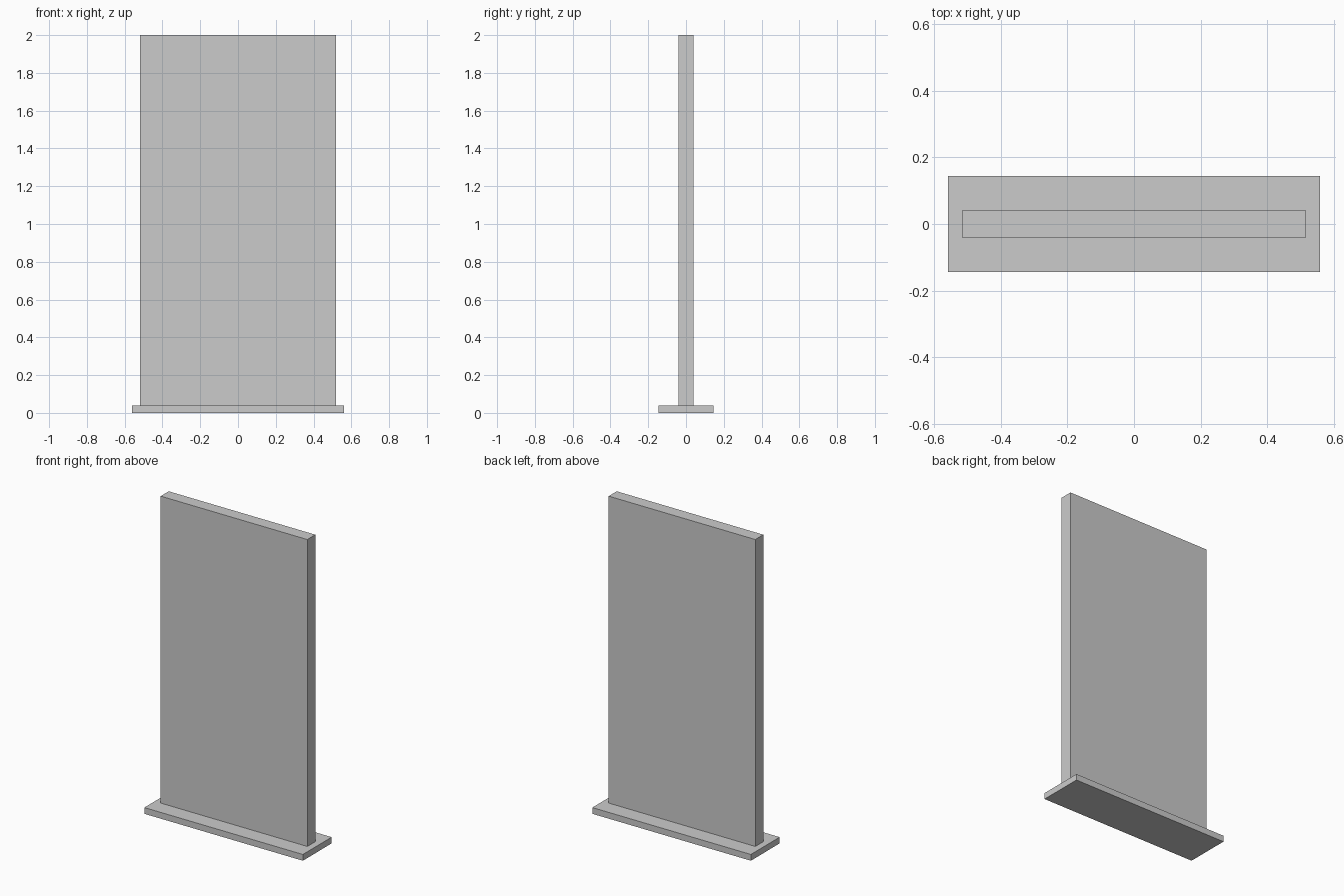
import bpy

if "Cube" in bpy.data.objects:
    bpy.data.objects.remove(bpy.data.objects["Cube"])


def box(name, size, z0):
    """Axis-aligned box centred on x and y, standing at height z0."""
    bpy.ops.mesh.primitive_cube_add(size=1, location=(0, 0, z0 + size[2] / 2))
    obj = bpy.context.object
    obj.name = name
    obj.scale = size
    bpy.ops.object.transform_apply(location=False, rotation=False, scale=True)
    return obj


# Flat foot plate
box("base_plate", (1.12, 0.29, 0.04), 0)

# Upright panel, running down through the plate to the floor
box("display_panel", (1.036, 0.081, 2.0), 0)
